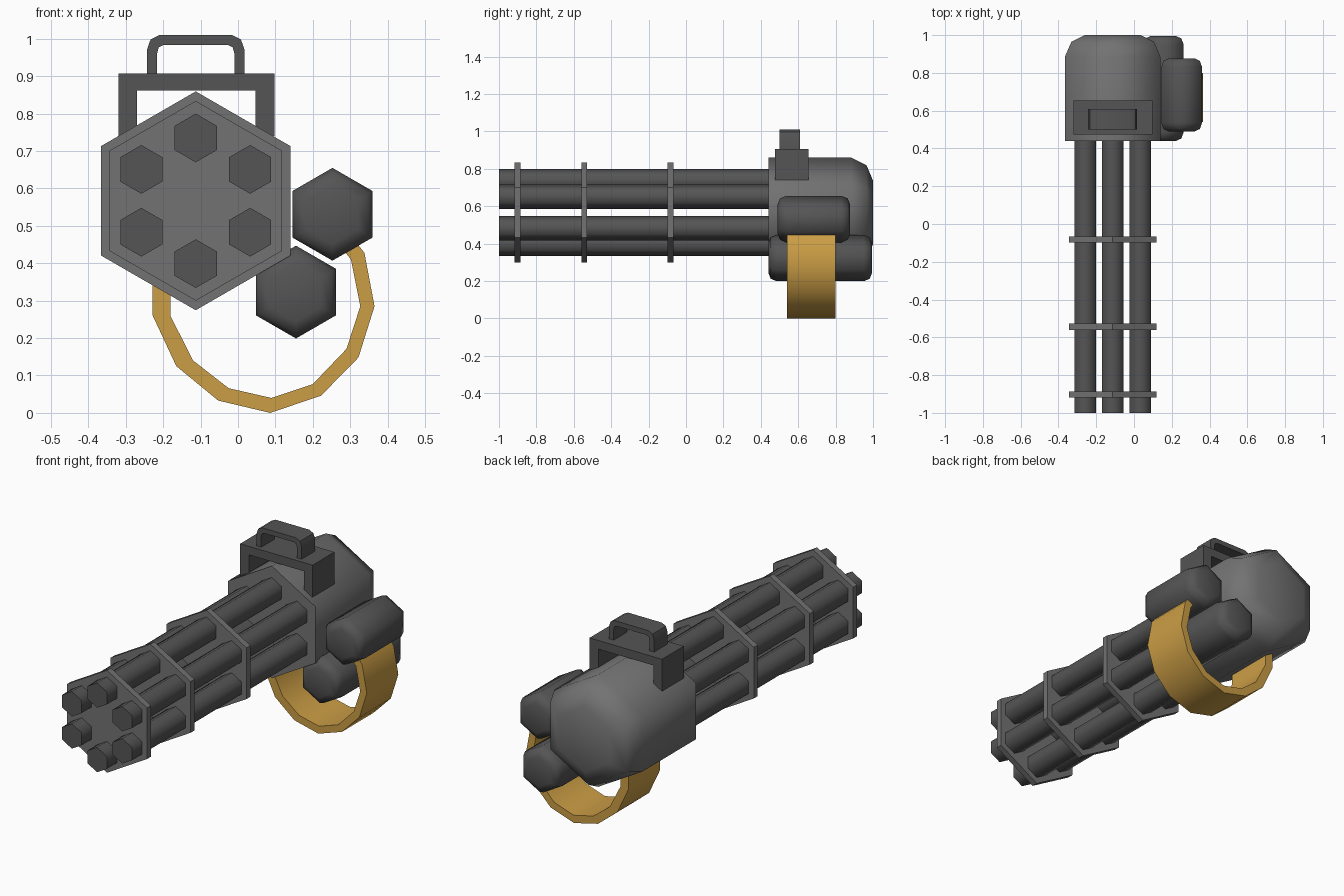
import bpy, bmesh
from math import sin, cos, pi, radians

if "Cube" in bpy.data.objects:
    bpy.data.objects.remove(bpy.data.objects["Cube"])

CX, CZ = -0.113, 0.567   # axis of the barrel cluster


def material(name, rgb):
    m = bpy.data.materials.new(name)
    m.diffuse_color = (*rgb, 1)
    m.use_nodes = True
    m.node_tree.nodes["Principled BSDF"].inputs["Base Color"].default_value = m.diffuse_color
    return m


DARK = material("dark_grey", (0.09, 0.09, 0.09))
MID = material("mid_grey", (0.17, 0.17, 0.17))
GOLD = material("gold", (0.60, 0.34, 0.06))


def finish(name, bm, mat, smooth=0):
    bmesh.ops.recalc_face_normals(bm, faces=bm.faces[:])
    me = bpy.data.meshes.new(name)
    bm.to_mesh(me)
    bm.free()
    me.materials.append(mat)
    ob = bpy.data.objects.new(name, me)
    bpy.context.collection.objects.link(ob)
    if smooth:
        bpy.ops.object.select_all(action='DESELECT')
        ob.select_set(True)
        bpy.context.view_layer.objects.active = ob
        bpy.ops.object.shade_smooth_by_angle(angle=radians(smooth))
    return ob


def hex_loft(name, x, z, rings, mat, smooth=0):
    """Six-sided solid along y from (y, radius) rings, a corner pointing up."""
    bm = bmesh.new()
    loops = [[bm.verts.new((x + r * sin(i * pi / 3), y, z + r * cos(i * pi / 3)))
              for i in range(6)] for y, r in rings]
    for a, b in zip(loops, loops[1:]):
        for i in range(6):
            j = (i + 1) % 6
            bm.faces.new((a[i], a[j], b[j], b[i]))
    bm.faces.new(loops[0])
    bm.faces.new(loops[-1])
    return finish(name, bm, mat, smooth)


def band(name, outer, inner, y0, y1, mat, smooth=0):
    """Open strip between two matching (x, z) paths, extruded along y."""
    bm = bmesh.new()
    rows = [[bm.verts.new((p[0], y, p[1])) for p, y in
             ((o, y0), (o, y1), (i, y1), (i, y0))] for o, i in zip(outer, inner)]
    for a, b in zip(rows, rows[1:]):
        for k in range(4):
            m = (k + 1) % 4
            bm.faces.new((a[k], a[m], b[m], b[k]))
    bm.faces.new(rows[0])
    bm.faces.new(rows[-1])
    return finish(name, bm, mat, smooth)


# Main housing with rounded rear
hex_loft("housing", CX, CZ, [(0.44, 0.2925), (0.885, 0.2925), (0.965, 0.252), (1.0, 0.17)],
         MID, 65)

# Six barrels and the three clamp plates
for i in range(6):
    a = i * pi / 3
    hex_loft(f"barrel_{i + 1}", CX + 0.168 * sin(a), CZ + 0.168 * cos(a),
             [(-1.0, 0.065), (0.46, 0.065)], DARK, 65)
for i, y in enumerate((-0.902, -0.544, -0.083)):
    hex_loft(f"barrel_clamp_{i + 1}", CX, CZ, [(y - 0.016, 0.267), (y + 0.016, 0.267)], MID)

# Side motor and ammo drums with rounded ends
for name, x, z, y0, y1 in (("upper_drum", 0.2525, 0.531, 0.49, 0.877),
                           ("lower_drum", 0.155, 0.323, 0.44, 0.995)):
    r = 0.124
    hex_loft(name, x, z, [(y0, r - 0.045), (y0 + 0.013, r - 0.013), (y0 + 0.045, r),
                          (y1 - 0.045, r), (y1 - 0.013, r - 0.013), (y1, r - 0.045)],
             DARK, 65)

# Square bracket on top
band("handle_bracket",
     [(-0.32, 0.74), (-0.32, 0.907), (0.098, 0.907), (0.098, 0.74)],
     [(-0.27, 0.74), (-0.27, 0.862), (0.047, 0.862), (0.047, 0.74)],
     0.475, 0.655, DARK)

# Carry handle, mirrored about the barrel axis
half_out = [(0.130, 0.90), (0.130, 0.972), (0.121, 0.998), (0.098, 1.01)]
half_in = [(0.103, 0.90), (0.103, 0.962), (0.099, 0.977), (0.085, 0.984)]


def mirrored(pts):
    return [(CX - x, z) for x, z in pts] + [(CX + x, z) for x, z in reversed(pts)]


band("carry_handle", mirrored(half_out), mirrored(half_in), 0.50, 0.61, DARK, 35)

# Hanging ammo belt
band("ammo_belt",
     [(0.285, 0.495), (0.338, 0.428), (0.365, 0.285), (0.322, 0.148), (0.222, 0.046),
      (0.086, 0.0), (-0.053, 0.033), (-0.165, 0.125), (-0.228, 0.26), (-0.228, 0.36)],
     [(0.255, 0.470), (0.302, 0.410), (0.327, 0.285), (0.290, 0.171), (0.200, 0.077),
      (0.089, 0.040), (-0.025, 0.066), (-0.120, 0.140), (-0.181, 0.26), (-0.181, 0.36)],
     0.54, 0.80, GOLD, 40)
